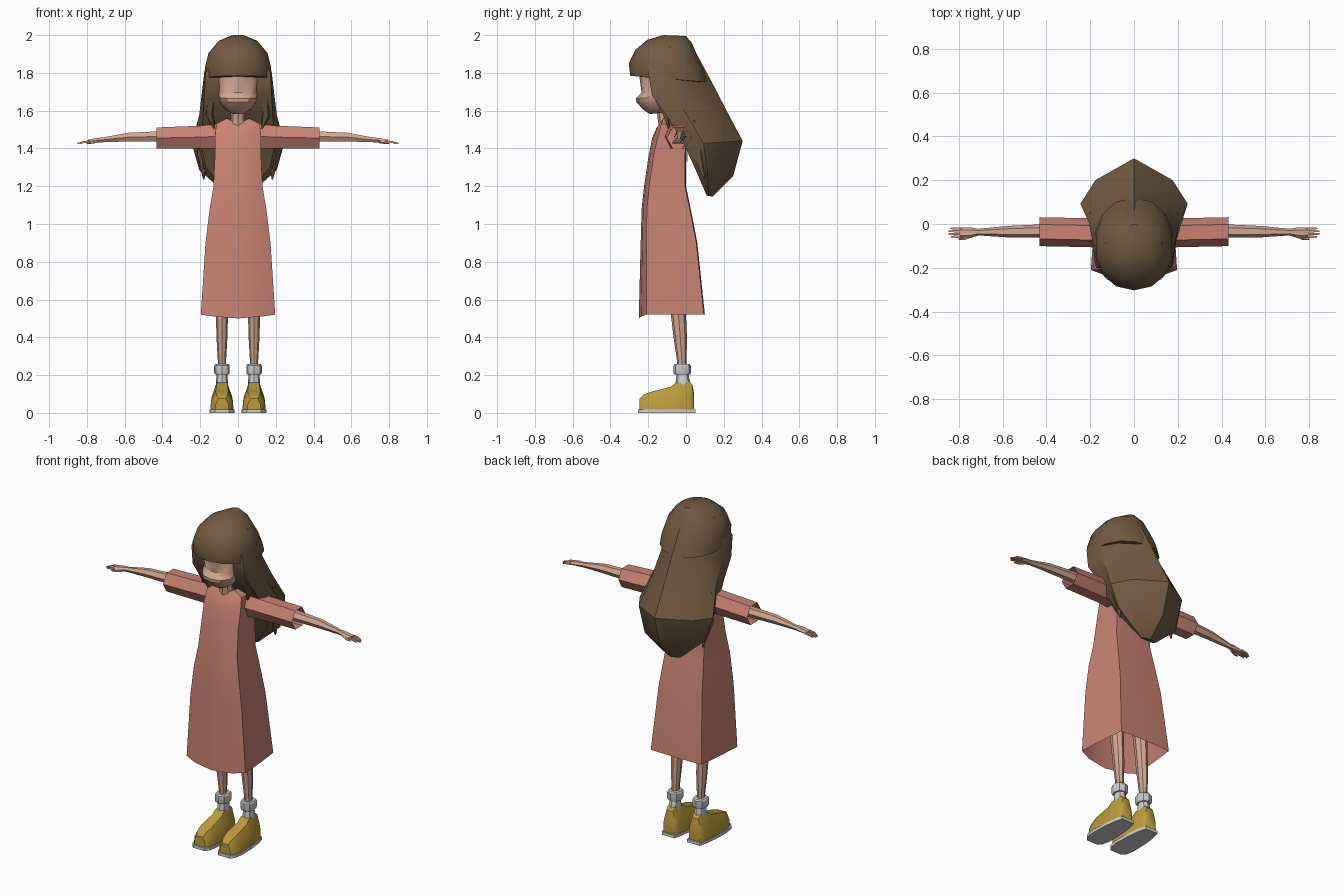
import bpy, bmesh, math
from mathutils import Vector


def material(name, rgb):
    m = bpy.data.materials.new(name)
    m.diffuse_color = (*rgb, 1)
    return m


SKIN = material("skin", (0.66, 0.39, 0.28))
DRESS = material("coral_cloth", (0.58, 0.225, 0.17))
HAIR = material("brown_hair", (0.17, 0.105, 0.055))
YELLOW = material("yellow_shoe", (0.50, 0.33, 0.045))
WHITE = material("pale_grey", (0.62, 0.62, 0.63))


def loft(name, rings, mat, caps=(True, True), angle=35):
    """Skin a list of equal-length closed rings with quads."""
    bm = bmesh.new()
    rows = [[bm.verts.new(p) for p in r] for r in rings]
    n = len(rows[0])
    for a, b in zip(rows, rows[1:]):
        for i in range(n):
            bm.faces.new((a[i], a[(i + 1) % n], b[(i + 1) % n], b[i]))
    if caps[0]:
        bm.faces.new(rows[0][::-1])
    if caps[1]:
        bm.faces.new(rows[-1])
    bmesh.ops.recalc_face_normals(bm, faces=bm.faces)
    me = bpy.data.meshes.new(name)
    bm.to_mesh(me)
    bm.free()
    me.materials.append(mat)
    ob = bpy.data.objects.new(name, me)
    bpy.context.collection.objects.link(ob)
    bpy.ops.object.select_all(action='DESELECT')
    ob.select_set(True)
    bpy.context.view_layer.objects.active = ob
    bpy.ops.object.shade_smooth_by_angle(angle=math.radians(angle))
    return ob


def oval(hw, yf, yb, zf, zb, n=12, e=1.0):
    """Level or tilted oval ring from front yf to back yb."""
    pts = []
    for i in range(n):
        a = 2 * math.pi * i / n
        s, c = math.sin(a), math.cos(a)
        s = math.copysign(abs(s) ** e, s)
        c = math.copysign(abs(c) ** e, c)
        t = (1 - c) / 2
        pts.append((hw * s, yf + (yb - yf) * t, zf + (zb - zf) * t))
    return pts


def shift(ring, dx):
    return [(x + dx, y, z) for x, y, z in ring]


def tube(name, path, mat, n=6):
    """Tapering strand; path holds (centre, radius)."""
    rings = []
    d = (Vector(path[-1][0]) - Vector(path[0][0])).normalized()
    u = d.orthogonal().normalized()
    v = d.cross(u)
    for c, r in path:
        rings.append([Vector(c) + r * (u * math.cos(k * math.tau / n) + v * math.sin(k * math.tau / n))
                      for k in range(n)])
    return loft(name, rings, mat)


def dress_ring(z, wf, wb, yf, yc, yb, zf):
    """Boxy section with a bowed front panel."""
    half = [(wf * 0.62, yf + (yc - yf) * 0.3, (z + zf) / 2), (wf, yc, z),
            ((wf + wb) / 2 + 0.003, (yc + yb) / 2, z), (wb, yb - 0.005, z)]
    return ([(0, yf, zf)] + half + [(0, yb, z)] + [(-x, y, q) for x, y, q in reversed(half)])


# Dress body, open at the hem
loft("dress", [dress_ring(*p) for p in [
    (0.52, 0.197, 0.17, -0.25, -0.21, 0.10, 0.50),
    (0.90, 0.172, 0.145, -0.24, -0.21, 0.06, 0.90),
    (1.08, 0.15, 0.13, -0.235, -0.207, 0.025, 1.08),
    (1.20, 0.13, 0.12, -0.222, -0.195, 0.0, 1.20),
    (1.36, 0.122, 0.118, -0.198, -0.172, 0.0, 1.36),
    (1.46, 0.122, 0.118, -0.178, -0.15, 0.005, 1.46),
    (1.53, 0.115, 0.11, -0.155, -0.13, 0.0, 1.51),
    (1.56, 0.06, 0.06, -0.13, -0.12, -0.04, 1.535)]], DRESS, (False, False))

# Pale panel on the upper back
loft("back_panel", [[(-0.06, y, 1.33), (0.06, y, 1.33), (0.06, y, 1.43), (-0.06, y, 1.43)]
                    for y in (0.001, 0.009)], WHITE)

# Neck and head
loft("neck", [oval(0.045, -0.14, -0.05, 1.48, 1.48, 8),
              oval(0.038, -0.15, -0.07, 1.56, 1.56, 8),
              oval(0.04, -0.16, -0.07, 1.66, 1.66, 8)], SKIN)
loft("head", [oval(w, f, b, z, z + 0.01, 12, 0.85) for z, w, f, b in [
    (1.582, 0.035, -0.19, -0.10), (1.602, 0.068, -0.222, -0.06),
    (1.645, 0.10, -0.263, 0.0), (1.665, 0.108, -0.265, 0.0),
    (1.695, 0.115, -0.235, 0.02), (1.80, 0.128, -0.25, 0.03)]], SKIN)

# Hair cap with fringe; last ring folds inward beneath it
loft("hair_cap", [oval(*p, 14, 0.92) for p in [
    (0.035, -0.12, 0.0, 2.0, 1.995), (0.105, -0.205, 0.03, 1.975, 1.96),
    (0.16, -0.27, 0.065, 1.92, 1.88), (0.178, -0.303, 0.10, 1.85, 1.81),
    (0.18, -0.295, 0.12, 1.785, 1.75), (0.125, -0.245, 0.06, 1.78, 1.75)]], HAIR)


def hair_ring(wf, w, yf, zf, yb, zb):
    """Section of the long hair: straight front, pointed back."""
    half = [(x, yf + (yb - yf) * t, zf + (zb - zf) * t)
            for x, t in ((wf, 0), (w, 0.33), (w * 0.72, 0.68))]
    return half + [(0, yb, zb)] + [(-x, y, z) for x, y, z in reversed(half)]


# Long hair sweeping backwards
loft("long_hair", [hair_ring(*p) for p in [
    (0.10, 0.13, -0.15, 1.94, 0.04, 1.93),
    (0.172, 0.178, -0.20, 1.80, 0.10, 1.82),
    (0.178, 0.19, -0.18, 1.68, 0.135, 1.755),
    (0.185, 0.205, -0.10, 1.57, 0.215, 1.60),
    (0.195, 0.245, -0.01, 1.42, 0.30, 1.44),
    (0.17, 0.205, 0.045, 1.30, 0.25, 1.255),
    (0.04, 0.05, 0.11, 1.15, 0.14, 1.145)]], HAIR)


def x_ring(x, yc, zc, ry, rz, n=6):
    """Section across an arm, with a flat top and bottom."""
    return [(x, yc + ry * math.cos(math.tau * k / n), zc + rz * math.sin(math.tau * k / n) / math.sin(math.pi / 3))
            for k in range(n)]


for side, s in (("left", 1), ("right", -1)):
    # Loose locks beside the face and at the hair ends
    tube(f"{side}_face_lock", [((s * 0.148, -0.17, 1.80), 0.025), ((s * 0.142, -0.14, 1.66), 0.026),
                               ((s * 0.15, -0.10, 1.58), 0.024), ((s * 0.125, -0.09, 1.50), 0.003)], HAIR, 5)
    tube(f"{side}_end_lock", [((s * 0.18, 0.04, 1.55), 0.025), ((s * 0.185, 0.07, 1.38), 0.042),
                              ((s * 0.182, 0.10, 1.235), 0.003)], HAIR, 5)

    # Sleeve, open at the cuff, and the arm inside it
    loft(f"{side}_sleeve", [x_ring(s * x, y, z, ry, rz) for x, y, z, ry, rz in [
        (0.09, -0.055, 1.465, 0.06, 0.065), (0.20, -0.04, 1.46, 0.066, 0.06),
        (0.432, -0.035, 1.455, 0.066, 0.056)]], DRESS, (False, False))
    loft(f"{side}_arm", [x_ring(s * x, y, z, ry, rz) for x, y, z, ry, rz in [
        (0.15, -0.03, 1.465, 0.034, 0.032), (0.43, -0.032, 1.463, 0.030, 0.027),
        (0.58, -0.035, 1.46, 0.026, 0.023), (0.71, -0.037, 1.446, 0.015, 0.013),
        (0.75, -0.04, 1.443, 0.025, 0.012), (0.795, -0.04, 1.437, 0.025, 0.009)]], SKIN)

    # Fingers and thumb
    for k in range(4):
        y = -0.058 + 0.0125 * k
        tip = (0.835, 0.85, 0.848, 0.838)[k]
        tube(f"{side}_finger_{k + 1}", [((s * 0.785, y, 1.438), 0.0075),
                                        ((s * 0.82, y, 1.433), 0.007),
                                        ((s * tip, y, 1.426), 0.004)], SKIN, 4)
    tube(f"{side}_thumb", [((s * 0.745, -0.052, 1.438), 0.010), ((s * 0.775, -0.066, 1.432), 0.008),
                           ((s * 0.80, -0.069, 1.428), 0.004)], SKIN, 5)

    # Leg
    cx = s * 0.085
    loft(f"{side}_leg", [shift(oval(w, f, b, z, z, 8), cx) for z, w, f, b in [
        (0.20, 0.020, -0.045, 0.0), (0.28, 0.022, -0.048, 0.003),
        (0.40, 0.029, -0.066, 0.005), (0.52, 0.032, -0.08, 0.0),
        (0.80, 0.045, -0.11, -0.01)]], SKIN)

    # Sock with a folded cuff
    loft(f"{side}_sock", [shift(oval(w, f, b, z, z, 8, 0.9), cx) for z, w, f, b in [
        (0.11, 0.034, -0.06, 0.025), (0.16, 0.032, -0.055, 0.022), (0.21, 0.028, -0.05, 0.012)]], WHITE)
    loft(f"{side}_sock_cuff", [shift(oval(w, f, b, z, z, 8, 0.8), cx) for z, w, f, b in [
        (0.203, 0.037, -0.062, 0.022), (0.212, 0.041, -0.066, 0.026),
        (0.25, 0.041, -0.066, 0.026), (0.258, 0.036, -0.06, 0.02)]], WHITE, angle=25)

    # Shoe, lofted from toe to heel
    rings = []
    for y, w, h in [(-0.245, 0.036, 0.075), (-0.225, 0.052, 0.097), (-0.18, 0.062, 0.113),
                    (-0.08, 0.060, 0.138), (-0.055, 0.057, 0.16), (0.015, 0.050, 0.168),
                    (0.034, 0.043, 0.15), (0.043, 0.036, 0.10)]:
        top = 0.55 if y < -0.1 else 0.5
        half = [(w, 0.016), (w * 0.93, 0.016 + (h - 0.016) * 0.5), (w * top, h)]
        rings.append([(cx + a, y, z) for a, z in half] + [(cx - a, y, z) for a, z in reversed(half)])
    loft(f"{side}_shoe", rings, YELLOW)

    # Flat sole
    outline = [(0.038, -0.255), (0.056, -0.235), (0.067, -0.18), (0.064, -0.08), (0.055, 0.0), (0.042, 0.05)]
    loft(f"{side}_sole", [[(cx + x, y, z) for x, y in outline] + [(cx - x, y, z) for x, y in reversed(outline)]
                          for z in (0.0, 0.018)], WHITE, angle=25)
